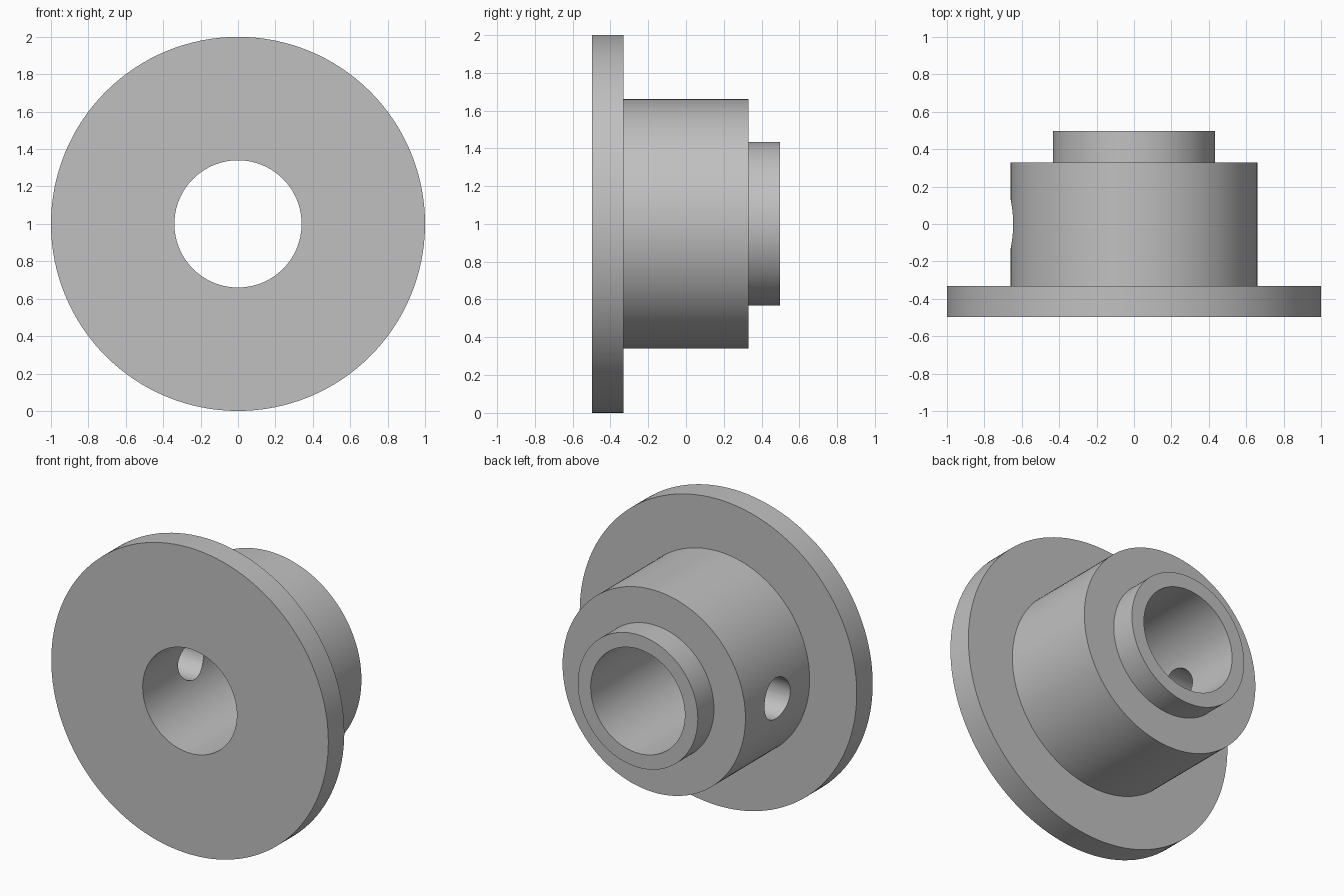
import bpy
import bmesh
from math import pi, radians
from mathutils import Matrix

cube = bpy.data.objects.get("Cube")
if cube:
    bpy.data.objects.remove(cube, do_unlink=True)

SEGMENTS = 128
FRONT, FLANGE_BACK, BODY_BACK, HUB_BACK = -0.497, -0.332, 0.33, 0.497
FLANGE_R, BODY_R, HUB_R, BORE_R, HOLE_R = 1.0, 0.66, 0.433, 0.34, 0.133
CENTRE = (0, 0, 1)

grey = bpy.data.materials.new("plain_grey")
grey.use_nodes = True
colour = (0.53, 0.53, 0.53, 1)
grey.diffuse_color = colour
grey.node_tree.nodes["Principled BSDF"].inputs["Base Color"].default_value = colour


def add_object(name, bm):
    mesh = bpy.data.meshes.new(name)
    bm.to_mesh(mesh)
    bm.free()
    mesh.materials.append(grey)
    obj = bpy.data.objects.new(name, mesh)
    bpy.context.collection.objects.link(obj)
    return obj


# Stepped section of flange, body and hub, turned around the bore axis
profile = [
    (BORE_R, FRONT), (FLANGE_R, FRONT), (FLANGE_R, FLANGE_BACK),
    (BODY_R, FLANGE_BACK), (BODY_R, BODY_BACK),
    (HUB_R, BODY_BACK), (HUB_R, HUB_BACK), (BORE_R, HUB_BACK),
]
bm = bmesh.new()
ring = [bm.verts.new((r, y, 1)) for r, y in profile]
edges = [bm.edges.new((a, b)) for a, b in zip(ring, ring[1:] + ring[:1])]
bmesh.ops.spin(bm, geom=ring + edges, cent=CENTRE, axis=(0, 1, 0),
               angle=2 * pi, steps=SEGMENTS)
bmesh.ops.remove_doubles(bm, verts=bm.verts, dist=0.0001)
bmesh.ops.recalc_face_normals(bm, faces=bm.faces)
bushing = add_object("flanged_bushing", bm)

# Cutter for the set screw hole through the right wall only
bm = bmesh.new()
bmesh.ops.create_cone(
    bm, cap_ends=True, segments=48, radius1=HOLE_R, radius2=HOLE_R, depth=0.8,
    matrix=Matrix.Translation((-0.5, 0, 1)) @ Matrix.Rotation(pi / 2, 4, 'Y'))
cutter = add_object("screw_hole_cutter", bm)

cut = bushing.modifiers.new("screw_hole", 'BOOLEAN')
cut.operation = 'DIFFERENCE'
cut.solver = 'EXACT'
cut.object = cutter

bpy.ops.object.select_all(action='DESELECT')
bushing.select_set(True)
bpy.context.view_layer.objects.active = bushing
bpy.ops.object.modifier_apply(modifier=cut.name)
bpy.data.objects.remove(cutter, do_unlink=True)

# Smooth walls with crisp rims
bpy.ops.object.shade_smooth_by_angle(angle=radians(30))
